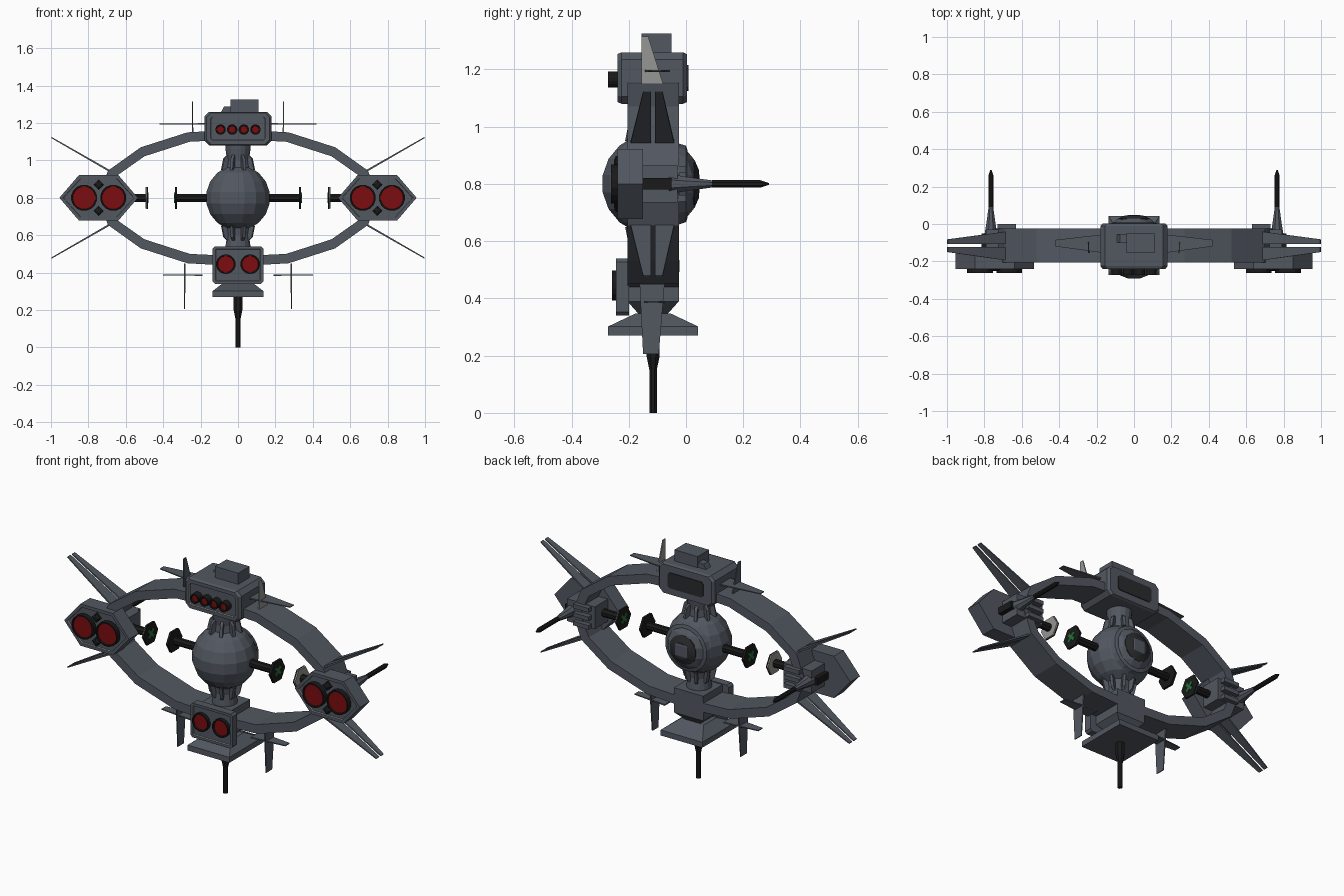
import bpy, bmesh, math
from mathutils import Vector

if "Cube" in bpy.data.objects:
    bpy.data.objects.remove(bpy.data.objects["Cube"])


def material(name, r, g, b):
    m = bpy.data.materials.new(name)
    m.diffuse_color = (r, g, b, 1)
    m.use_nodes = True
    m.node_tree.nodes["Principled BSDF"].inputs["Base Color"].default_value = m.diffuse_color
    return m


GREY = material("hull grey", 0.085, 0.098, 0.12)
DARK = material("near black", 0.010, 0.010, 0.010)
GLASS = material("dark panel", 0.022, 0.024, 0.026)
RED = material("engine red", 0.20, 0.004, 0.005)
GREEN = material("signal green", 0.02, 0.16, 0.04)
LIGHT = material("light grey", 0.30, 0.30, 0.29)
CY = -0.115          # depth of the ring centre
CZ = 0.8             # height of the ring centre


def loft(name, rings, mat, recess=None):
    """Skin closed sections; recess=(inset, depth, floor mat, wall mat) sinks the first cap."""
    bm = bmesh.new()
    vs = [[bm.verts.new(p) for p in r] for r in rings]
    n = len(vs[0])
    for a, b in zip(vs, vs[1:]):
        for i in range(n):
            bm.faces.new((a[i], a[(i + 1) % n], b[(i + 1) % n], b[i]))
    first = bm.faces.new(vs[0])
    bm.faces.new(vs[-1])
    bmesh.ops.recalc_face_normals(bm, faces=bm.faces[:])
    mats = [mat]
    if recess:
        inset, depth, floor, wall = recess
        mats += [floor, wall]
        bmesh.ops.inset_region(bm, faces=[first], thickness=inset)
        old = set(bm.faces)
        walls = bmesh.ops.inset_region(bm, faces=[first], thickness=0.002, depth=-depth)
        for f in walls["faces"]:
            f.material_index = 2
        first.material_index = 1
    me = bpy.data.meshes.new(name)
    bm.to_mesh(me)
    bm.free()
    for m in mats:
        me.materials.append(m)
    ob = bpy.data.objects.new(name, me)
    bpy.context.collection.objects.link(ob)
    return ob


def box(name, x, y, z, mat):
    return loft(name, [[(x[0], y[0], h), (x[1], y[0], h), (x[1], y[1], h), (x[0], y[1], h)] for h in z], mat)


def lathe(name, axis, centre, profile, mat, n=16, recess=None, turn=0.5):
    """profile = (position along axis, radius); centre = the two other coordinates."""
    rings = []
    for t, r in profile:
        ring = []
        for i in range(n):
            a = 2 * math.pi * (i + turn) / n
            p = [centre[0] + r * math.cos(a), centre[1] + r * math.sin(a)]
            p.insert("xyz".index(axis), t)
            ring.append(p)
        rings.append(ring)
    return loft(name, rings, mat, recess)


def panel(name, outline, y0, y1, mat, recess=None):
    """Front-facing outline in x, z pushed back in depth."""
    return loft(name, [[(x, y, z) for x, z in outline] for y in (y0, y1)], mat, recess)


def chamfered(x, z, c, cz):
    return [(-x, cz - z + c), (-x + c, cz - z), (x - c, cz - z), (x, cz - z + c),
            (x, cz + z - c), (x - c, cz + z), (-x + c, cz + z), (-x, cz + z - c)]


def fin(name, root, tip, ry, ty, thick, mat=GREY):
    """Thin tapered blade between two x, z points; ry and ty are its depth spans."""
    a, b = Vector(root), Vector(tip)
    d = (b - a).normalized()
    s = Vector((-d.y, d.x)) * thick
    rings = []
    for p, (y0, y1), k in ((a, ry, 1), (b, ty, 0.6)):
        u, v = p + s * k, p - s * k
        rings.append([(u.x, y0, u.y), (u.x, y1, u.y), (v.x, y1, v.y), (v.x, y0, v.y)])
    return loft(name, rings, mat)


def engine(name, x, z, r, y_front, y_back):
    lathe(name, "y", (x, z), [(y_front, r), (y_back, r)], DARK, 16, (0.007, 0.008, RED, DARK))


# Faceted oval ring
outer = [(0, .365), (.27, .35), (.52, .27), (.695, .145), (.75, 0)]
inner = [(0, .312), (.257, .30), (.50, .222), (.645, .12), (.70, 0)]
sections = []
for sx, sz, order in ((1, 1, 1), (1, -1, -1), (-1, -1, 1), (-1, 1, -1)):
    for (ox, oz), (ix, iz) in list(zip(outer, inner))[::order][:-1]:
        sections.append([(sx * ox, -.205, CZ + sz * oz), (sx * ox, -.025, CZ + sz * oz),
                         (sx * ix, -.025, CZ + sz * iz), (sx * ix, -.205, CZ + sz * iz)])
bm = bmesh.new()
vs = [[bm.verts.new(p) for p in s] for s in sections]
for k, a in enumerate(vs):
    b = vs[(k + 1) % len(vs)]
    for i in range(4):
        bm.faces.new((a[i], a[(i + 1) % 4], b[(i + 1) % 4], b[i]))
bmesh.ops.recalc_face_normals(bm, faces=bm.faces[:])
me = bpy.data.meshes.new("oval_ring")
bm.to_mesh(me)
bm.free()
me.materials.append(GREY)
bpy.context.collection.objects.link(bpy.data.objects.new("oval_ring", me))

# Central sphere with its two necks
half = [(.175 * math.sin(math.radians(a)), .175 * math.cos(math.radians(a))) for a in (10, 30, 50, 68)]
half += [(.20, .060), (.26, .068), (.32, .072)]
profile = [(CZ - h, r) for h, r in reversed(half)] + [(CZ + h, r) for h, r in half]
lathe("core_sphere", "z", (0, -.122), profile, GREY)
for i in range(8):
    a = math.pi * (i + .5) / 4
    c, s = math.cos(a), math.sin(a)
    for k in (-1, 1):
        ring = [[(c * r - s * w, -.122 + s * r + c * w, CZ + k * h)
                 for r, h in ((.05, .15), (.095, .15), (.082, .21), (.05, .24))] for w in (-.008, .008)]
        loft("neck_rib", ring, GREY)
# Rear hatch and its collar
lathe("rear_hatch", "y", (0, CZ), [(-.02, .088), (.030, .085), (.045, .05)], GLASS)
lathe("hatch_collar", "y", (0, CZ), [(-.025, .143), (.0, .135), (.005, .12)], GREY, 20)

# Upper housing with its light bar
loft("upper_housing", [[(x * k, y, z * k + 1.17 * (1 - k)) for x, z in chamfered(.18, .09, .025, 1.17)]
                       for y, k in ((-.24, .93), (-.225, 1), (-.01, 1), (.003, .93))], GREY,
     (0.022, 0.008, GREY, LIGHT))
for i in range(4):
    engine("upper_light", -.093 + .062 * i, 1.165, .028, -.272, -.225)
panel("rear_window", chamfered(.115, .045, .012, 1.17), -.003, .008, GLASS)
box("roof_box", (-.04, .11), (-.155, -.05), (1.25, 1.325), GREY)
panel("roof_step", [(-.095, 1.25), (-.03, 1.25), (-.03, 1.288), (-.075, 1.288)], -.10, -.055, GREY)

# Lower housing, engine plate, skirt and mast
loft("lower_housing", [[(-x, CY - y, z), (x, CY - y, z), (x, CY + y, z), (-x, CY + y, z)]
                       for x, y, z in ((.045, .05, .345), (.095, .09, .39), (.095, .092, .535))], GREY)
panel("lower_engine_plate", chamfered(.135, .10, .012, .44), -.245, -.20, GREY, (.016, .008, GREY, LIGHT))
for x in (-.065, .065):
    engine("lower_engine", x, .445, .053, -.258, -.23)
loft("skirt", [[(-x, CY - y, z), (x, CY - y, z), (x, CY + y, z), (-x, CY + y, z)]
               for x, y, z in ((.135, .157, .27), (.135, .157, .302), (.075, .06, .348))], GREY)
lathe("bottom_mast", "z", (0, CY), [(0, .014), (.15, .014), (.20, .025), (.28, .025)], DARK, 8)

for s in (-1, 1):
    # Side pod with twin engines
    cx = s * .745
    hexagon = [(cx - .21, CZ), (cx - .105, CZ - .122), (cx + .105, CZ - .122),
               (cx + .21, CZ), (cx + .105, CZ + .122), (cx - .105, CZ + .122)]
    panel("side_pod", hexagon, -.24, -.15, GREY, (.02, .008, GREY, LIGHT))
    for d in (-.078, .078):
        engine("pod_engine", cx + d, CZ, .07, -.262, -.22)
    for d in (-.07, .07):
        lathe("pod_stud", "y", (cx, CZ + d), [(-.252, .012), (-.245, .028), (-.225, .028)], DARK, 4, turn=0)
    # Bracket behind the pod
    box("pod_bracket", sorted((s * .61, s * .79)), (-.16, -.03), (CZ - .065, CZ + .065), GREY)
    for z in (-.05, 0, .05):
        box("bracket_rib", sorted((s * .63, s * .73)), (-.10, 0), (CZ + z - .012, CZ + z + .012), GREY)
    box("bracket_slot", sorted((s * .78, s * .815)), (-.16, -.05), (CZ - .02, CZ + .02), DARK)
    # Rear spike
    lathe("spike_base", "y", (s * .765, CZ), [(-.06, .038), (.0, .027), (.10, .012)], GREY, 8)
    lathe("spike_rod", "y", (s * .765, CZ), [(.09, .014), (.26, .014), (.29, .003)], DARK, 8)
    # Facing contact plates on rods
    lathe("core_rod", "x", (CY, CZ), [(s * .15, .023), (s * .33, .023)], DARK, 8)
    lathe("pod_rod", "x", (CY, CZ), [(s * .48, .023), (s * .65, .023)], DARK, 8)
    lathe("core_plate", "x", (CY, CZ), [(s * .325, .068), (s * .338, .068)], DARK, 6, turn=0)
    lathe("pod_plate", "x", (CY, CZ), [(s * .482, .068), (s * .490, .068)], DARK, 6, turn=0)
    lathe("pod_plate_back", "x", (CY, CZ), [(s * .489, .068), (s * .495, .066)], LIGHT, 6, turn=0)
    for x in (.338, .482):
        for k in (-1, 1):
            a, b = .022, .006
            pts = [(-a - b, -a + b), (-a + b, -a - b), (a + b, a - b), (a - b, a + b)]
            loft("green_cross", [[(s * (x + w), CY + k * p, CZ + q) for p, q in pts]
                                 for w in (-.003, .003)], GREEN)
    # Paired long fins at the ring corners
    for k in (-1, 1):
        for ry, ty in (((-.195, -.122), (-.150, -.122)), ((-.108, -.04), (-.108, -.082))):
            fin("long_fin", (s * .68, CZ + k * .14), (s * .997, CZ + k * .322), ry, ty, .005)
    # Small winglets beside the upper and lower housings
    fin("upper_winglet", (s * .16, 1.195), (s * .42, 1.195), (-.155, -.055), (-.12, -.085), .004)
    fin("upper_fin", (s * .243, 1.15), (s * .243, 1.315), (-.155, -.08), (-.155, -.132), .004,
        LIGHT if s > 0 else GREY)
    fin("lower_winglet", (s * .19, .387), (s * .40, .387), (-.155, -.075), (-.135, -.095), .004)
    fin("lower_fin", (s * .285, .45), (s * .285, .205), (-.162, -.075), (-.150, -.095), .004)
